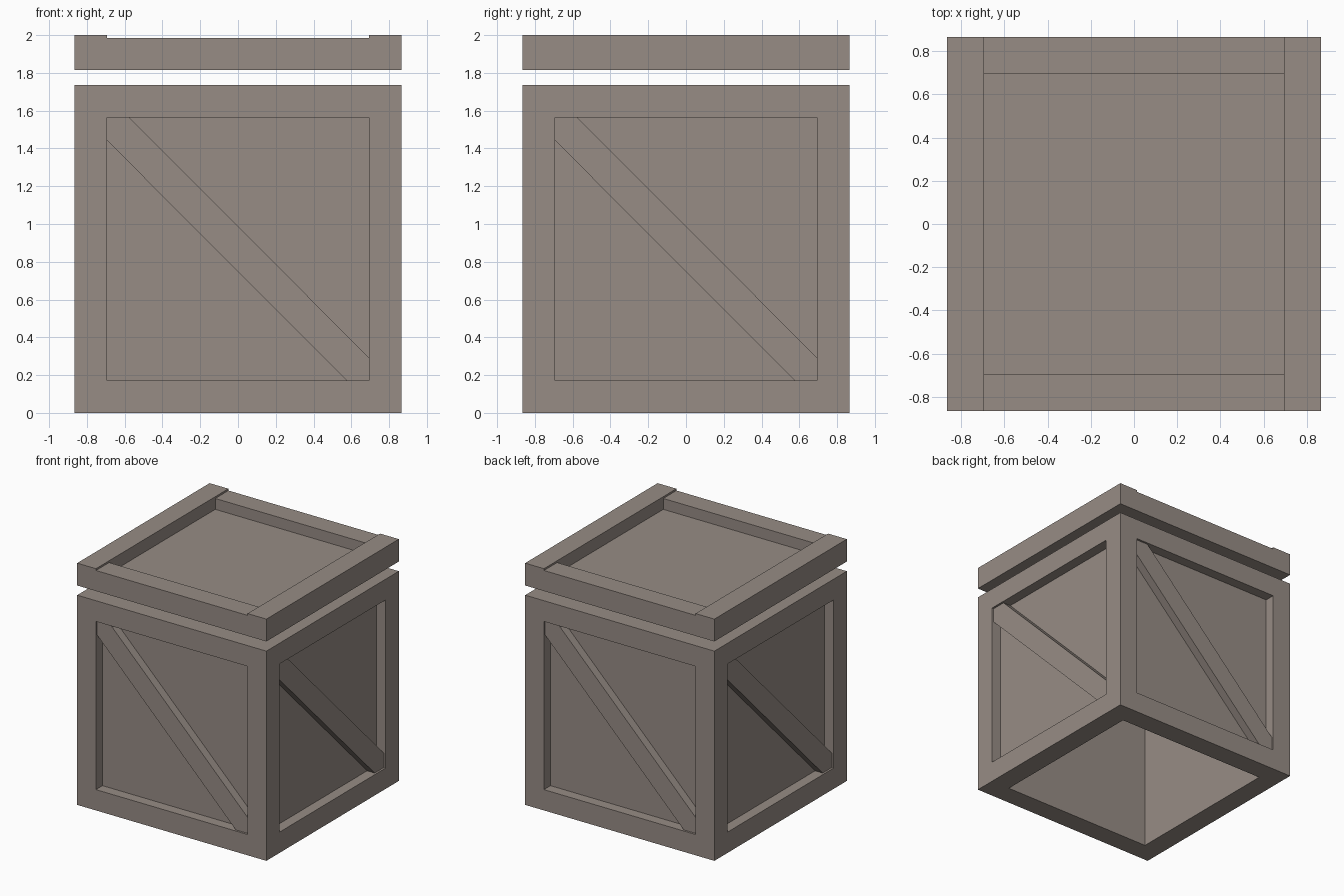
import bpy, bmesh, math
from mathutils import Matrix, Vector

if "Cube" in bpy.data.objects:
    bpy.data.objects.remove(bpy.data.objects["Cube"])

H = 0.866       # outer half width
B = 0.172       # beam thickness
I = H - B       # half width of the openings
TOP = 1.735     # body height
REC = 0.086     # recess depth of the panels

wood = bpy.data.materials.new("weathered grey wood")
wood.diffuse_color = (0.31, 0.265, 0.235, 1)
wood.use_nodes = True
wood.node_tree.nodes["Principled BSDF"].inputs["Base Color"].default_value = wood.diffuse_color


def finish(bm, name):
    bmesh.ops.recalc_face_normals(bm, faces=bm.faces)
    me = bpy.data.meshes.new(name)
    bm.to_mesh(me)
    bm.free()
    me.materials.append(wood)
    ob = bpy.data.objects.new(name, me)
    bpy.context.collection.objects.link(ob)
    return ob


def prism(points, offset):
    """Extrude a closed polygon of 3D points along an offset."""
    bm = bmesh.new()
    face = bm.faces.new([bm.verts.new(p) for p in points])
    ext = bmesh.ops.extrude_face_region(bm, geom=[face], use_keep_orig=True)
    moved = [g for g in ext["geom"] if isinstance(g, bmesh.types.BMVert)]
    bmesh.ops.translate(bm, verts=moved, vec=Vector(offset))
    bmesh.ops.recalc_face_normals(bm, faces=bm.faces)
    return bm


# Crate body: framed box with recessed side panels, open shaft from bottom to top
bm = prism([(-H, -H, 0), (H, -H, 0), (H, H, 0), (-H, H, 0)], (0, 0, TOP))
centers = list(bm.faces)
bmesh.ops.inset_individual(bm, faces=centers, thickness=B, use_even_offset=True)
sides = [f for f in centers if abs(f.normal.z) < 0.5]
ends = [f for f in centers if abs(f.normal.z) > 0.5]
bmesh.ops.inset_individual(bm, faces=sides, thickness=0, depth=-REC)
rims = [e for f in ends for e in f.edges]
bmesh.ops.delete(bm, geom=ends, context='FACES_ONLY')
bmesh.ops.bridge_loops(bm, edges=rims)
finish(bm, "crate_body")

# Diagonal braces, one per side, clipped to the opening
z0, z1, c = B, TOP - B, 0.12
outline = [(-I, z1), (-I + c, z1), (I, z0 + c), (I, z0), (I - c, z0), (-I, z1 - c)]
for k, side in enumerate(("front", "right", "back", "left")):
    bm = prism([(x, -(H - REC), z) for x, z in outline], (0, -(REC - 0.017), 0))
    bm.transform(Matrix.Rotation(k * math.pi / 2, 4, 'Z'))
    finish(bm, side + "_brace")

# Floating lid: two taller side rails, lower cross rails, recessed panel
LOW, RAIL, CROSS = 1.815, 2.0, 1.985
profile = [(-H, LOW), (H, LOW), (H, RAIL), (I, RAIL), (I, CROSS),
           (-I, CROSS), (-I, RAIL), (-H, RAIL)]
bm = prism([(x, -H, z) for x, z in profile], (0, 2 * H, 0))
for y in (-I, I):
    bmesh.ops.bisect_plane(bm, geom=bm.verts[:] + bm.edges[:] + bm.faces[:],
                           plane_co=(0, y, 0), plane_no=(0, 1, 0))
bm.normal_update()
panel = [f for f in bm.faces if f.normal.z > 0.5
         and (f.calc_center_median() - Vector((0, 0, CROSS))).length < 0.01]
bmesh.ops.inset_individual(bm, faces=panel, thickness=0, depth=-0.09)
finish(bm, "crate_lid")
